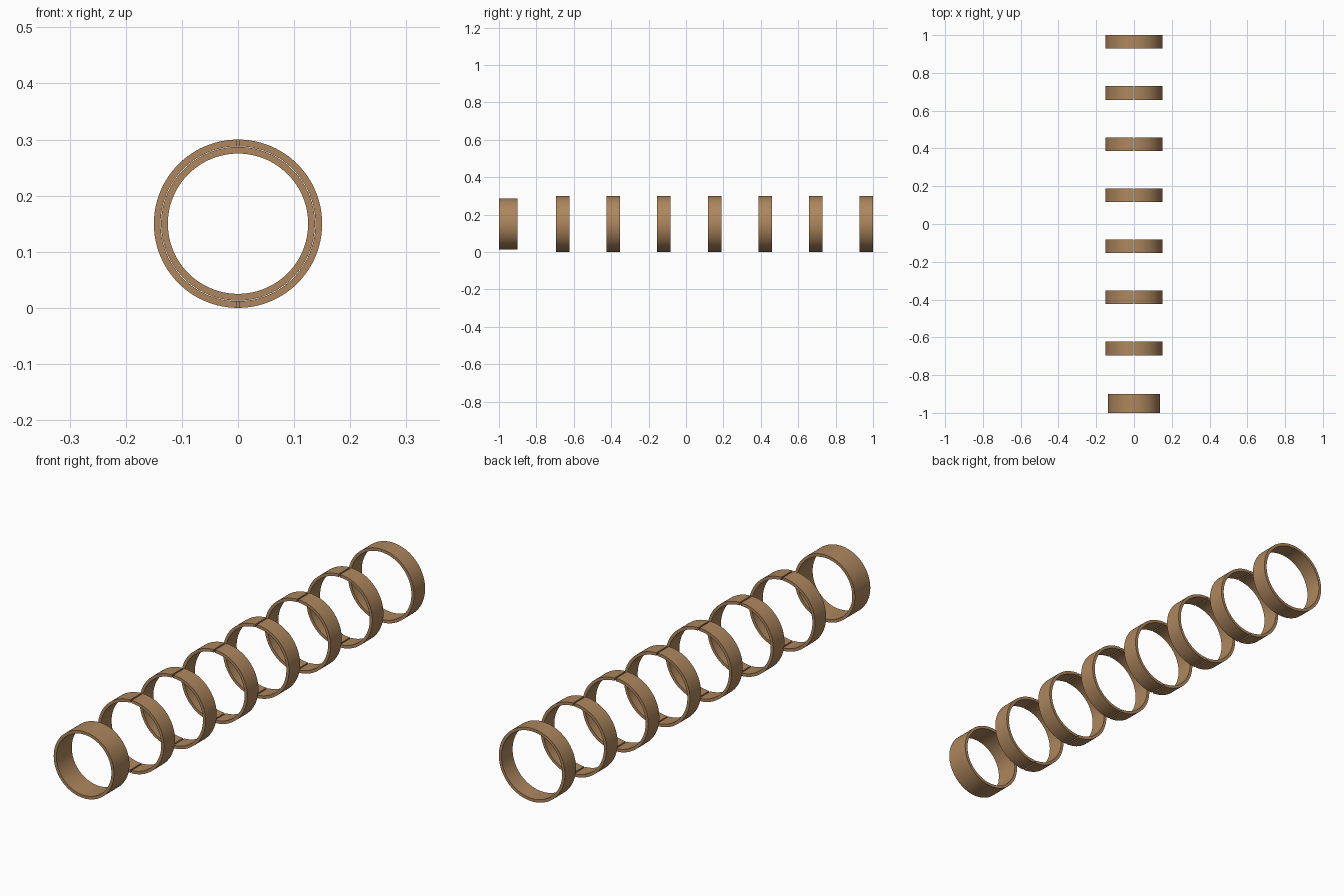
import bpy, bmesh, math

if "Cube" in bpy.data.objects:
    bpy.data.objects.remove(bpy.data.objects["Cube"])

SEG = 96
CZ = 0.15

mat = bpy.data.materials.new("bronze")
mat.diffuse_color = (0.42, 0.24, 0.11, 1)
mat.use_nodes = True
mat.node_tree.nodes["Principled BSDF"].inputs["Base Color"].default_value = mat.diffuse_color


def tube(name, r_in, r_out, y0, y1, a0=0.0, a1=2 * math.pi, seg=SEG):
    """Sweep a rectangular section around the y axis; open arcs get end caps."""
    closed = a1 - a0 > 2 * math.pi - 1e-6
    bm = bmesh.new()
    loops = []
    for i in range(seg if closed else seg + 1):
        a = a0 + (a1 - a0) * i / seg
        s, c = math.sin(a), math.cos(a)
        loops.append([bm.verts.new((r * s, y, CZ + r * c)) for r, y in
                      ((r_in, y0), (r_out, y0), (r_out, y1), (r_in, y1))])
    pairs = list(zip(loops, loops[1:]))
    if closed:
        pairs.append((loops[-1], loops[0]))
    else:
        bm.faces.new(loops[0])
        bm.faces.new(loops[-1])
    for p, q in pairs:
        for k in range(4):
            n = (k + 1) % 4
            bm.faces.new((p[k], p[n], q[n], q[k]))
    bmesh.ops.recalc_face_normals(bm, faces=bm.faces)
    me = bpy.data.meshes.new(name)
    bm.to_mesh(me)
    bm.free()
    me.materials.append(mat)
    ob = bpy.data.objects.new(name, me)
    bpy.context.collection.objects.link(ob)
    bpy.ops.object.select_all(action='DESELECT')
    ob.select_set(True)
    bpy.context.view_layer.objects.active = ob
    bpy.ops.object.shade_smooth_by_angle(angle=math.radians(30))


# narrower, longer inner sleeve at the front
tube("inner_sleeve", 0.125, 0.137, -1.0, -0.9)

# whole ring at the back
W, PITCH = 0.072, 0.2705
tube("end_ring", 0.138, 0.15, 1 - W, 1.0)

# six rings split into left and right halves at top and bottom
GAP = 0.003 / 0.15
for k in range(1, 7):
    y1 = 1.0 - k * PITCH
    for side, start in (("right", 0.0), ("left", math.pi)):
        tube(f"split_ring_{k}_{side}", 0.138, 0.15, y1 - W, y1,
             start + GAP, start + math.pi - GAP, SEG // 2)
